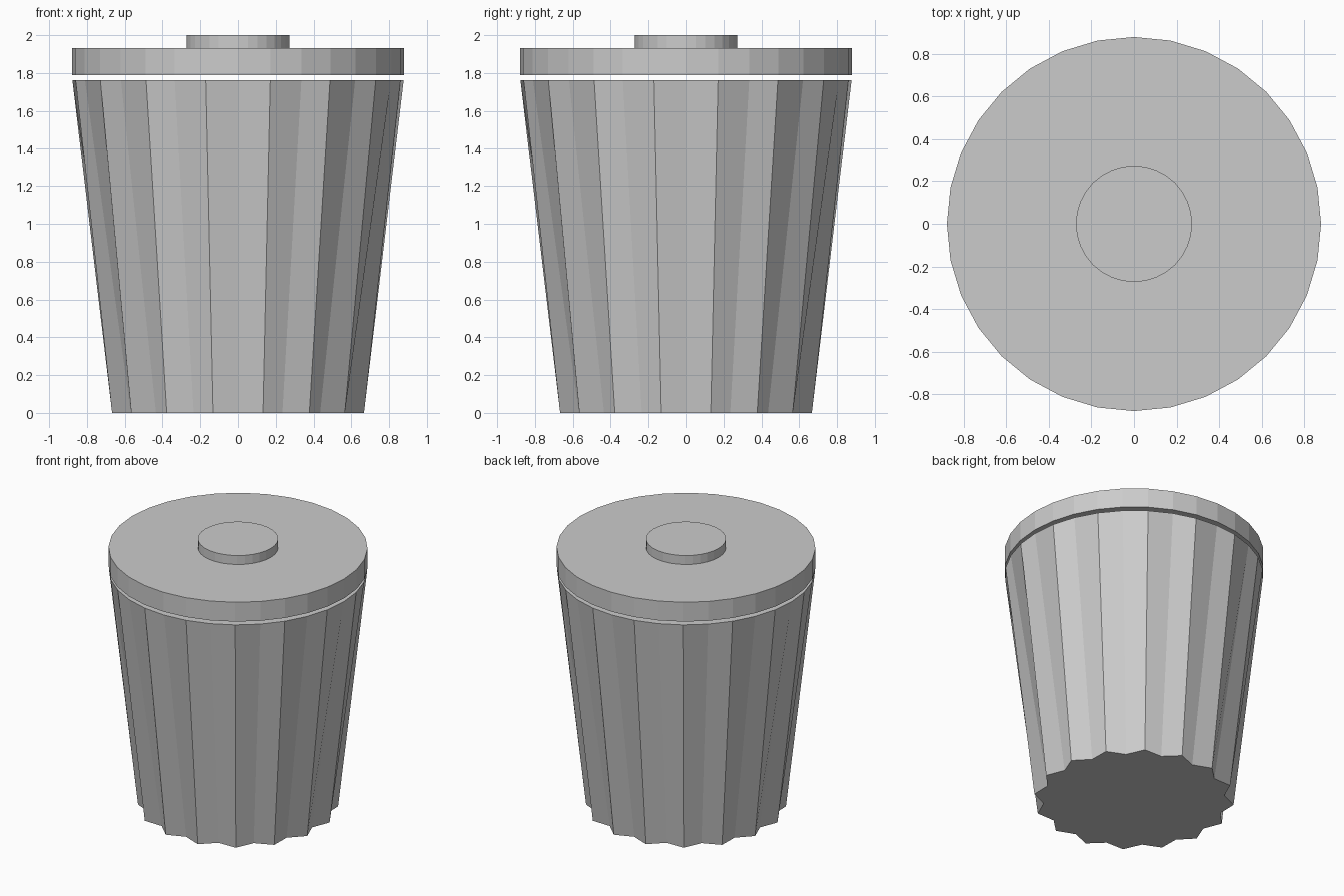
import bpy, bmesh
from math import sin, cos, pi

if "Cube" in bpy.data.objects:
    bpy.data.objects.remove(bpy.data.objects["Cube"])

SIDES = 32


def ring(bm, z, radii):
    """Ring of vertices; radii alternate around the circle."""
    verts = []
    for i in range(SIDES):
        a = 2 * pi * i / SIDES
        r = radii[i % len(radii)]
        verts.append(bm.verts.new((r * cos(a), r * sin(a), z)))
    return verts


def drum(name, z0, radii0, z1, radii1):
    """Closed solid between a lower and an upper ring."""
    bm = bmesh.new()
    lo, hi = ring(bm, z0, radii0), ring(bm, z1, radii1)
    for i in range(SIDES):
        j = (i + 1) % SIDES
        bm.faces.new((lo[i], lo[j], hi[j], hi[i]))
    bm.faces.new(lo[::-1])
    bm.faces.new(hi)
    mesh = bpy.data.meshes.new(name)
    bm.to_mesh(mesh)
    bm.free()
    obj = bpy.data.objects.new(name, mesh)
    bpy.context.collection.objects.link(obj)
    return obj


# Tapered bin body: fluted at the foot, round at the rim
drum("bin_body", 0.0, (0.615, 0.68), 1.762, (0.877,))
# Lid floating just above the rim
drum("lid", 1.788, (0.88,), 1.933, (0.88,))
# Round handle on the lid
drum("lid_knob", 1.933, (0.273,), 2.0, (0.273,))
